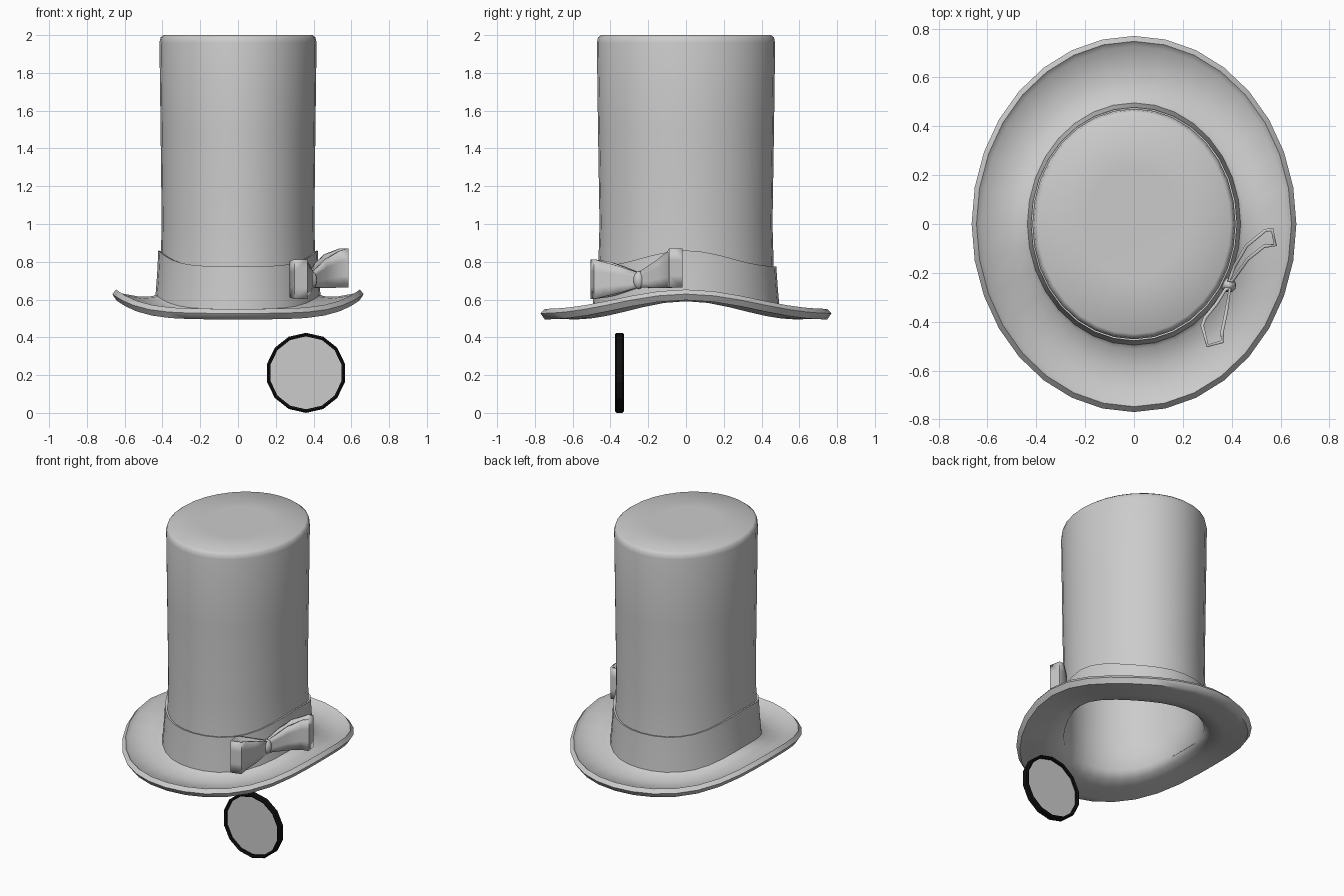
import bpy, bmesh
from math import sin, cos, pi, hypot


def finish(bm, name, angle=40):
    bmesh.ops.remove_doubles(bm, verts=bm.verts, dist=0.0002)
    bmesh.ops.recalc_face_normals(bm, faces=bm.faces)
    me = bpy.data.meshes.new(name)
    bm.to_mesh(me)
    bm.free()
    ob = bpy.data.objects.new(name, me)
    bpy.context.collection.objects.link(ob)
    bpy.ops.object.select_all(action='DESELECT')
    ob.select_set(True)
    bpy.context.view_layer.objects.active = ob
    bpy.ops.object.shade_smooth_by_angle(angle=angle * pi / 180)
    return ob


def loft(name, rows, n=32, closed=False, angle=40, start=0.0):
    """Elliptical rings (rx, ry, z, wave); wave lifts the sides, drops front and back."""
    bm = bmesh.new()
    rings = []
    for rx, ry, z, w in rows:
        ring = []
        for i in range(n):
            a = start + 2 * pi * i / n
            ring.append(bm.verts.new((rx * cos(a), ry * sin(a), z + w * cos(pi * sin(a)))))
        rings.append(ring)
    for k in range(len(rows) - (0 if closed else 1)):
        r0, r1 = rings[k], rings[(k + 1) % len(rows)]
        for i in range(n):
            j = (i + 1) % n
            bm.faces.new((r0[i], r0[j], r1[j], r1[i]))
    return finish(bm, name, angle)


# Hat shell: crown, brim with thick lip, hollow inside
loft("hat_crown_and_brim", [
    (0, 0, 1.998, 0), (0.20, 0.23, 1.999, 0), (0.395, 0.45, 2.0, 0),
    (0.41, 0.466, 1.988, 0), (0.416, 0.472, 1.96, 0), (0.41, 0.466, 1.5, 0),
    (0.404, 0.458, 1.0, 0), (0.41, 0.466, 0.75, 0.03), (0.42, 0.478, 0.60, 0.035),
    (0.45, 0.512, 0.578, 0.04), (0.52, 0.592, 0.567, 0.048),
    (0.625, 0.728, 0.583, 0.051), (0.645, 0.748, 0.602, 0.051),
    (0.665, 0.77, 0.578, 0.051), (0.645, 0.748, 0.546, 0.051),
    (0.61, 0.705, 0.549, 0.051), (0.52, 0.592, 0.543, 0.048),
    (0.44, 0.497, 0.556, 0.04), (0.402, 0.455, 0.595, 0.035),
    (0.393, 0.447, 0.75, 0.03), (0.39, 0.444, 1.0, 0), (0.40, 0.456, 1.96, 0),
    (0.38, 0.435, 1.985, 0), (0, 0, 1.985, 0)], angle=60)

# Ribbon band around the crown
loft("hat_band", [
    (0.408, 0.464, 0.815, 0.042), (0.422, 0.478, 0.818, 0.042),
    (0.428, 0.486, 0.70, 0.038), (0.437, 0.496, 0.585, 0.035),
    (0.412, 0.47, 0.585, 0.035)], closed=True)


# Bow loops: ribbon following a closed plan outline, taller at the far end
def bow_loop(name, outline, z_mid, half_end):
    bm = bmesh.new()
    cols = []
    for x, y in outline:
        t = min(1.0, hypot(x - 0.388, y + 0.25) / 0.24)
        mid = 0.703 + (z_mid - 0.703) * t
        h = 0.035 + (half_end - 0.035) * t ** 0.8
        cols.append([bm.verts.new((x, y, mid + h * f)) for f in (-1, -0.4, 0.4, 1)])
    n = len(cols)
    for i in range(n):
        a, b = cols[i], cols[(i + 1) % n]
        for k in range(3):
            bm.faces.new((a[k], b[k], b[k + 1], a[k + 1]))
    ob = finish(bm, name, 50)
    mod = ob.modifiers.new("thickness", 'SOLIDIFY')
    mod.thickness = 0.014
    mod.offset = -1
    return ob


bow_loop("bow_loop_back", [
    (0.382, -0.235), (0.405, -0.17), (0.455, -0.085), (0.535, -0.02), (0.57, -0.018),
    (0.585, -0.09), (0.535, -0.098), (0.47, -0.15), (0.405, -0.24)], 0.767, 0.103)
bow_loop("bow_loop_front", [
    (0.372, -0.26), (0.33, -0.325), (0.285, -0.38), (0.272, -0.415), (0.298, -0.505),
    (0.367, -0.487), (0.368, -0.44), (0.385, -0.36), (0.398, -0.262)], 0.708, 0.105)

# Bow knot
bpy.ops.mesh.primitive_uv_sphere_add(segments=12, ring_count=8, radius=1,
                                     location=(0.387, -0.25, 0.703), rotation=(0, 0, -0.5))
knot = bpy.context.object
knot.name = "bow_knot"
knot.scale = (0.032, 0.03, 0.047)
bpy.ops.object.shade_smooth()

# Eyeglass: black 14-sided rim and a thin lens
rim = loft("eyeglass_rim", [(0.204, 0.204, -0.023, 0), (0.212, 0.212, -0.016, 0),
                            (0.212, 0.212, 0.016, 0), (0.204, 0.204, 0.023, 0),
                            (0.193, 0.193, 0.018, 0), (0.193, 0.193, -0.018, 0)],
           n=14, closed=True, angle=20, start=pi / 2)
lens = loft("eyeglass_lens", [(0, 0, -0.004, 0), (0.197, 0.197, -0.004, 0),
                              (0.197, 0.197, 0.004, 0), (0, 0, 0.004, 0)],
            n=14, angle=20, start=pi / 2)
for ob in (rim, lens):
    ob.location = (0.36, -0.352, 0.212)
    ob.rotation_euler = (pi / 2, 0, 0)
black = bpy.data.materials.new("rim_black")
black.diffuse_color = (0.005, 0.005, 0.005, 1)
rim.data.materials.append(black)
